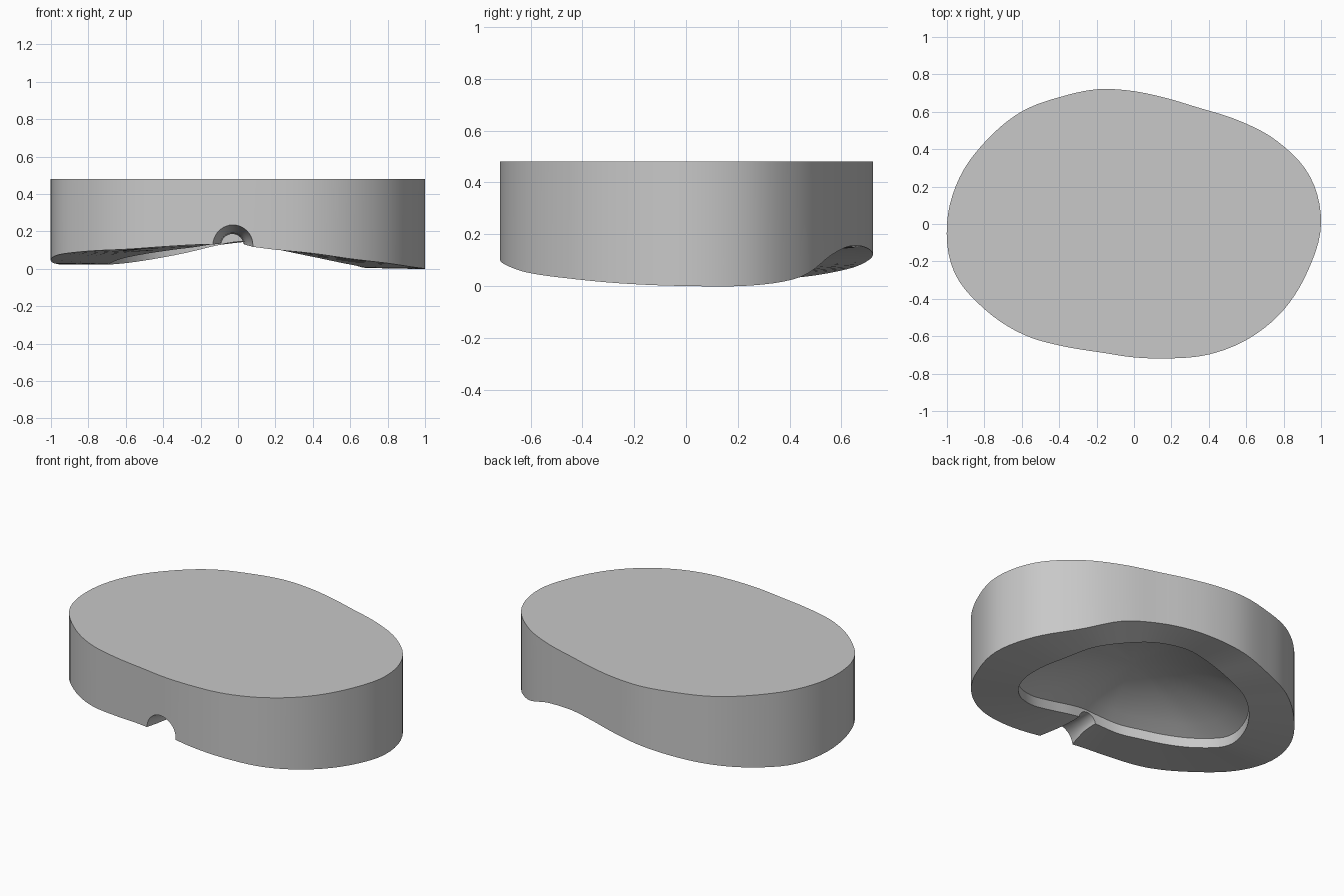
import bpy
import bmesh
from math import cos, sin, tau, radians

cube = bpy.data.objects.get("Cube")
if cube:
    bpy.data.objects.remove(cube)

SEGMENTS = 120
TOP = 0.48      # flat upper face
STEP = 0.06     # height of the cavity side wall
DOME = 0.29     # cavity height at the middle

# Radius and height every fifteen degrees, anticlockwise from +x
outer_radius = [1, .975, .885, .785, .714, .695, .71, .746, .785, .85, .905, .965,
                1, .995, .918, .836, .755, .71, .713, .744, .805, .867, .922, .963]
outer_height = [0, .002, .035, .115, .15, .155, .14, .115, .085, .06, .035, .022,
                .04, .075, .095, .105, .12, .13, .126, .103, .082, .052, .03, .01]
inner_radius = [.69, .67, .65, .6, .545, .515, .505, .52, .56, .615, .65, .68,
                .69, .64, .57, .51, .48, .455, .44, .45, .5, .58, .65, .69]
inner_height = [.004, .012, .045, .08, .12, .14, .145, .12, .085, .055, .035, .025,
                .025, .055, .08, .1, .115, .133, .138, .12, .095, .062, .03, .01]


def smooth_loop(values, t):
    """Closed Catmull-Rom curve through the values, t in 0..1."""
    n = len(values)
    i, f = int(t * n), t * n % 1
    a, b, c, d = (values[(i + k) % n] for k in (-1, 0, 1, 2))
    return b + f / 2 * (c - a + f * (2*a - 5*b + 4*c - d + f * (3*(b - c) + d - a)))


def polar_ring(bm, radius, height):
    """Ring of vertices; radius and height are functions of t in 0..1."""
    ring = []
    for k in range(SEGMENTS):
        t = k / SEGMENTS
        ring.append(bm.verts.new((radius(t) * cos(tau * t),
                                  radius(t) * sin(tau * t), height(t))))
    return ring


def bridge(bm, a, b):
    n = len(a)
    for k in range(n):
        j = (k + 1) % n
        bm.faces.new((a[k], a[j], b[j], b[k]))


def finish(bm, name):
    bmesh.ops.recalc_face_normals(bm, faces=bm.faces)
    mesh = bpy.data.meshes.new(name)
    bm.to_mesh(mesh)
    bm.free()
    obj = bpy.data.objects.new(name, mesh)
    bpy.context.collection.objects.link(obj)
    return obj


def r_out(t): return smooth_loop(outer_radius, t)
def z_out(t): return smooth_loop(outer_height, t)
def r_in(t): return smooth_loop(inner_radius, t)
def z_in(t): return smooth_loop(inner_height, t)


# Block: top cap, side wall, sloping rim, cavity wall and domed cavity
bm = bmesh.new()
rings = [polar_ring(bm, r_out, lambda t: TOP),
         polar_ring(bm, r_out, z_out),
         polar_ring(bm, r_in, z_in)]
for s in (1, .85, .7, .5, .3, .12):
    rings.append(polar_ring(bm, lambda t: r_in(t) * s,
                            lambda t: DOME + (z_in(t) + STEP - DOME) * s * s))
for a, b in zip(rings, rings[1:]):
    bridge(bm, a, b)
bm.faces.new(rings[0])
centre = bm.verts.new((0, 0, DOME))
for k in range(SEGMENTS):
    bm.faces.new((rings[-1][k], rings[-1][(k + 1) % SEGMENTS], centre))
block = finish(bm, "mould_block")

# Flared pouring channel cut through the front rim
bm = bmesh.new()
rings = []
for y, r in ((-.8, .115), (-.71, .109), (-.63, .085), (-.55, .066),
             (-.48, .06), (-.43, .06), (-.38, .062)):
    rings.append([bm.verts.new((-.03 + r * cos(tau * k / 40), y, .126 + r * sin(tau * k / 40)))
                  for k in range(40)])
for a, b in zip(rings, rings[1:]):
    bridge(bm, a, b)
bm.faces.new(rings[0])
bm.faces.new(rings[-1])
cutter = finish(bm, "channel_cutter")
cutter.hide_render = True

grey = bpy.data.materials.new("plain grey")
grey.use_nodes = True
grey.diffuse_color = (.58, .58, .58, 1)
grey.node_tree.nodes["Principled BSDF"].inputs["Base Color"].default_value = (.58, .58, .58, 1)
block.data.materials.append(grey)
cutter.data.materials.append(grey)

cut = block.modifiers.new("channel", 'BOOLEAN')
cut.operation = 'DIFFERENCE'
cut.solver = 'EXACT'
cut.object = cutter
for obj in bpy.context.selected_objects:
    obj.select_set(False)
bpy.context.view_layer.objects.active = block
block.select_set(True)
bpy.ops.object.modifier_apply(modifier=cut.name)
bpy.data.objects.remove(cutter)
bpy.ops.object.shade_smooth_by_angle(angle=radians(30))
